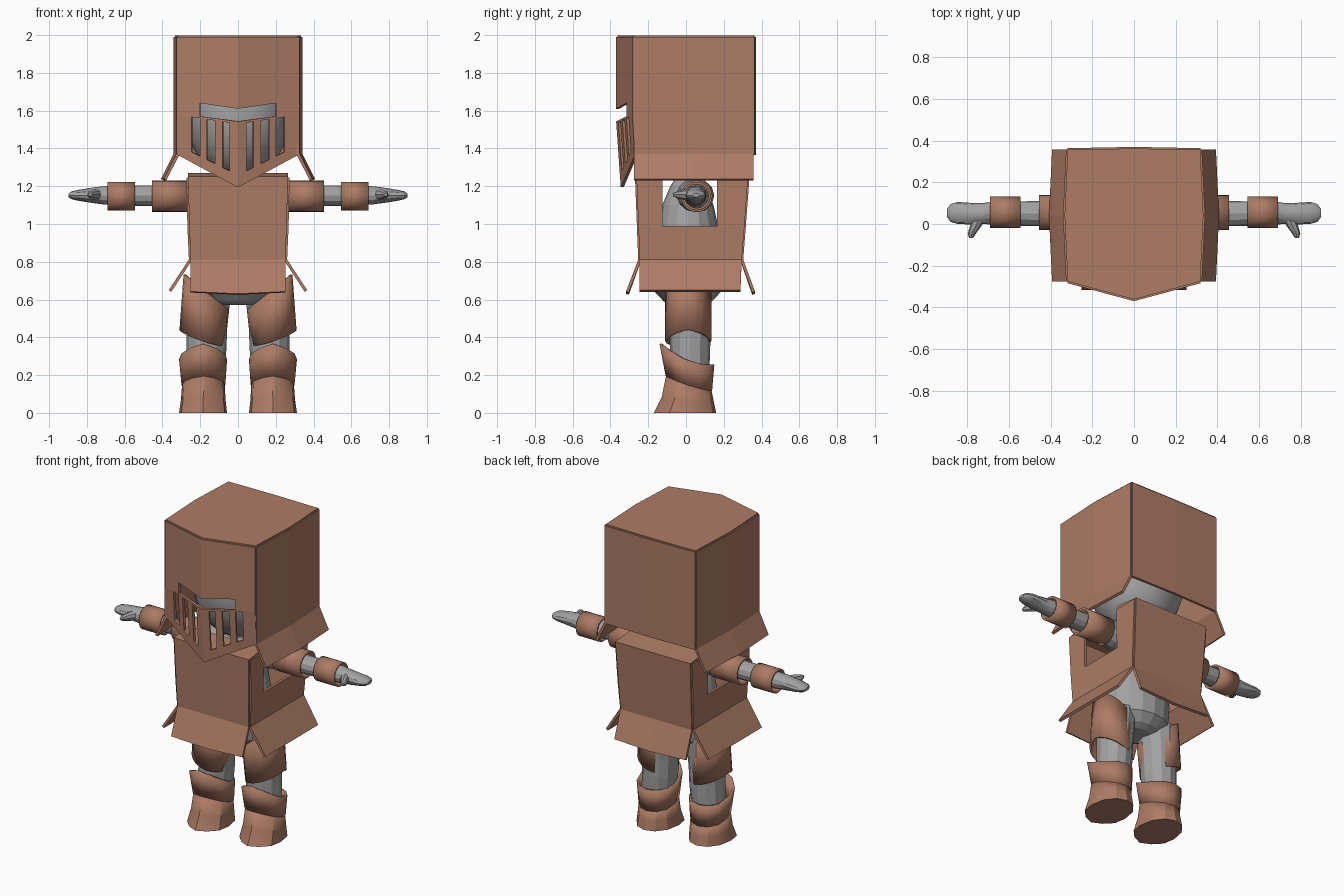
import bpy, bmesh, math
from mathutils import Vector

if "Cube" in bpy.data.objects:
    bpy.data.objects.remove(bpy.data.objects["Cube"])


def material(name, rgb):
    m = bpy.data.materials.new(name)
    m.diffuse_color = (*rgb, 1)
    m.use_nodes = True
    m.node_tree.nodes["Principled BSDF"].inputs["Base Color"].default_value = m.diffuse_color
    return m


CARD = material("cardboard brown", (0.42, 0.20, 0.13))
GREY = material("body grey", (0.36, 0.36, 0.36))


def make(name, bm, mat, thick=0, offset=0, smooth=False):
    bmesh.ops.recalc_face_normals(bm, faces=bm.faces)
    me = bpy.data.meshes.new(name)
    bm.to_mesh(me)
    bm.free()
    me.materials.append(mat)
    ob = bpy.data.objects.new(name, me)
    bpy.context.collection.objects.link(ob)
    if smooth:
        bpy.ops.object.select_all(action='DESELECT')
        ob.select_set(True)
        bpy.context.view_layer.objects.active = ob
        bpy.ops.object.shade_smooth_by_angle(angle=math.radians(28))
    if thick:
        mod = ob.modifiers.new("thickness", 'SOLIDIFY')
        mod.thickness, mod.offset = thick, offset
        mod.use_even_offset = True
    return ob


def sheet(name, rows, skip=lambda r, c: False):
    """Bent cardboard panel from a grid of points, with optional holes."""
    bm = bmesh.new()
    vs = [[bm.verts.new(p) for p in row] for row in rows]
    for r in range(len(rows) - 1):
        for c in range(len(rows[0]) - 1):
            if not skip(r, c):
                bm.faces.new((vs[r][c], vs[r][c + 1], vs[r + 1][c + 1], vs[r + 1][c]))
    return make(name, bm, CARD, 0.016)


def loft(name, rings, mat, start=False, end=False, thick=0, smooth=False):
    """Skin closed rings of equal point count."""
    bm = bmesh.new()
    vs = [[bm.verts.new(p) for p in ring] for ring in rings]
    n = len(vs[0])
    for a, b in zip(vs, vs[1:]):
        for i in range(n):
            j = (i + 1) % n
            bm.faces.new((a[i], a[j], b[j], b[i]))
    if start:
        bm.faces.new(vs[0])
    if end:
        bm.faces.new(vs[-1])
    return make(name, bm, mat, thick, -1, smooth)


def ring(centre, u, v, n=12):
    c, u, v = Vector(centre), Vector(u), Vector(v)
    return [c + u * math.cos(2 * math.pi * i / n) + v * math.sin(2 * math.pi * i / n)
            for i in range(n)]


# helmet front: folded plate with eye slit and breathing slots
TOP = 1.99
half = [0, .042, .079, .12, .163, .2, .243, .318]
xs = [-x for x in reversed(half[1:])] + half
levels = [(1.195, .54), (1.26, .5), (1.53, .15), (1.544, .13), (1.61, .15), (TOP, 0)]


def front_point(x, z):
    return (x, -.362 + .27 * abs(x) + .07 * max(0, 1.55 - z), z)


def front_hole(r, c):
    k = c - 7 if c >= 7 else 6 - c
    return (r == 1 and k in (1, 3, 5)) or (r == 3 and k < 5)


sheet("helmet_front",
      [[front_point(x, z + k * abs(x)) for x in xs] for z, k in levels], front_hole)

# helmet sides with flared flaps, back and roof
for s, side in ((-1, "left"), (1, "right")):
    sheet(f"helmet_{side}",
          [[(s * (x + dx), y, z) for x, y in ((.318, -.276), (.333, .04), (.318, .358))]
           for dx, z in ((0, TOP), (0, 1.37), (.068, 1.235))])
sheet("helmet_back", [[(x, .362 - .02 * abs(x), z) for x in (-.318, 0, .318)]
                      for z in (TOP, 1.365)])
bm = bmesh.new()
bm.faces.new([bm.verts.new((x, y, TOP)) for x, y in (
    (-.318, -.276), (0, -.362), (.318, -.276), (.333, .04),
    (.318, .358), (0, .362), (-.318, .358), (-.333, .04))])
make("helmet_roof", bm, CARD, 0.016)

# body box: front and back with folded shoulders and skirts
for name, prof in (
        ("body_front", ((.265, -.12, 1.262), (.265, -.262, 1.245), (.252, -.245, .81), (.252, -.31, .64))),
        ("body_back", ((.265, .165, 1.262), (.265, .328, 1.245), (.252, .295, .81), (.252, .358, .64)))):
    sheet(name, [[(-x, y, z), (0, y, z - (.012 if z < .7 else 0)), (x, y, z)] for x, y, z in prof])

# body sides with arm notch and flared skirt
for s, side in ((-1, "left"), (1, "right")):
    sheet(f"body_{side}",
          [[(s * x, y, z) for y in (a, -.125, .165, b)]
           for x, z, a, b in ((.265, 1.245, -.262, .328), (.26, .99, -.252, .31),
                              (.252, .81, -.245, .295), (.36, .645, -.245, .288))],
          lambda r, c: r == 0 and c == 1)

# head inside the helmet
bm = bmesh.new()
bmesh.ops.create_uvsphere(bm, u_segments=20, v_segments=14, radius=1)
for v in bm.verts:
    v.co = (v.co.x * .28, v.co.y * .27 + .02, v.co.z * .34 + 1.58)
make("head", bm, GREY, smooth=True)

# torso with hips and neck
torso = [(.1, .57), (.15, .59), (.205, .64), (.215, .75), (.2, .9), (.185, 1.0),
         (.16, 1.1), (.11, 1.2), (.08, 1.24), (.08, 1.35)]
loft("torso", [ring((0, .01, z), (r, 0, 0), (0, r * .85, 0), 16) for r, z in torso],
     GREY, True, True)

# footwear cross-section: rounded heel, ridged front
HALF = [(0, -1), (.5, -.82), (.9, -.5), (1, -.05), (.87, .5), (.5, .87), (0, 1)]
SECTION = HALF + [(-x, y) for x, y in reversed(HALF[1:-1])]


def boot_ring(cx, cy, rx, ry, z, k=0, q=0):
    return [(cx + rx * x, cy + ry * y, z - k * y + q * y * y) for x, y in SECTION]


for s, side in ((-1, "left"), (1, "right")):
    # arm
    loft(f"{side}_arm",
         [ring((s * x, .05, 1.15), (0, r, 0), (0, 0, r * .92))
          for x, r in ((.1, .1), (.22, .09), (.3, .07), (.45, .06), (.6, .058), (.72, .05))],
         GREY, True, True)
    # arm bands
    for name, x0, x1, r in (("upper_arm_band", .262, .455, .084), ("forearm_band", .545, .69, .075)):
        loft(f"{side}_{name}",
             [ring((s * x, .056, 1.147), (0, r, 0), (0, 0, r), 20) for x in (x0, x1)],
             CARD, thick=.012, smooth=True)
    # mitten hand and thumb
    loft(f"{side}_hand",
         [ring((s * x, y, 1.152), (0, ry, 0), (0, 0, rz))
          for x, y, ry, rz in ((.68, .055, .052, .05), (.73, .05, .05, .046), (.79, .05, .052, .038),
                               (.845, .053, .053, .029), (.88, .053, .043, .021), (.897, .053, .02, .01))],
         GREY, True, True, smooth=True)
    loft(f"{side}_thumb",
         [ring((s * x, y, 1.155), (r, 0, 0), (0, 0, r), 8)
          for x, y, r in ((.74, .04, .032), (.76, -.01, .028), (.778, -.045, .02), (.782, -.068, .009))],
         GREY, True, True, smooth=True)
    # leg
    loft(f"{side}_leg",
         [ring((s * x, .022, z), (r, 0, 0), (0, r, 0))
          for x, z, r in ((.15, .66, .115), (.165, .45, .108), (.168, .33, .106), (.185, .08, .095))],
         GREY, True, True)
    # thigh guard with slanted rims
    rims = []
    for cx, z, slope, dip in ((.19, .40, .33, .02), (.168, .64, .78, 0)):
        rims.append([(p.x * s, p.y, z + slope * (p.x - cx) - dip * abs(p.y - .012) / .122)
                     for p in ring((cx, .012, 0), (.12, 0, 0), (0, .122, 0), 20)])
    loft(f"{side}_thigh_guard", rims, CARD, thick=.012, smooth=True)
    # boot cover and shin guard
    loft(f"{side}_boot",
         [boot_ring(s * .185, -.005, .127, .165, 0),
          boot_ring(s * .184, .01, .118, .138, .07, .015),
          boot_ring(s * .183, .015, .113, .12, .15, .04, .01)],
         CARD, start=True, thick=.012, smooth=True)
    loft(f"{side}_shin_guard",
         [boot_ring(s * .183, .015, .116, .123, .145, .04, .01),
          boot_ring(s * .185, .005, .127, .145, .28, .055, .03)],
         CARD, thick=.012, smooth=True)
